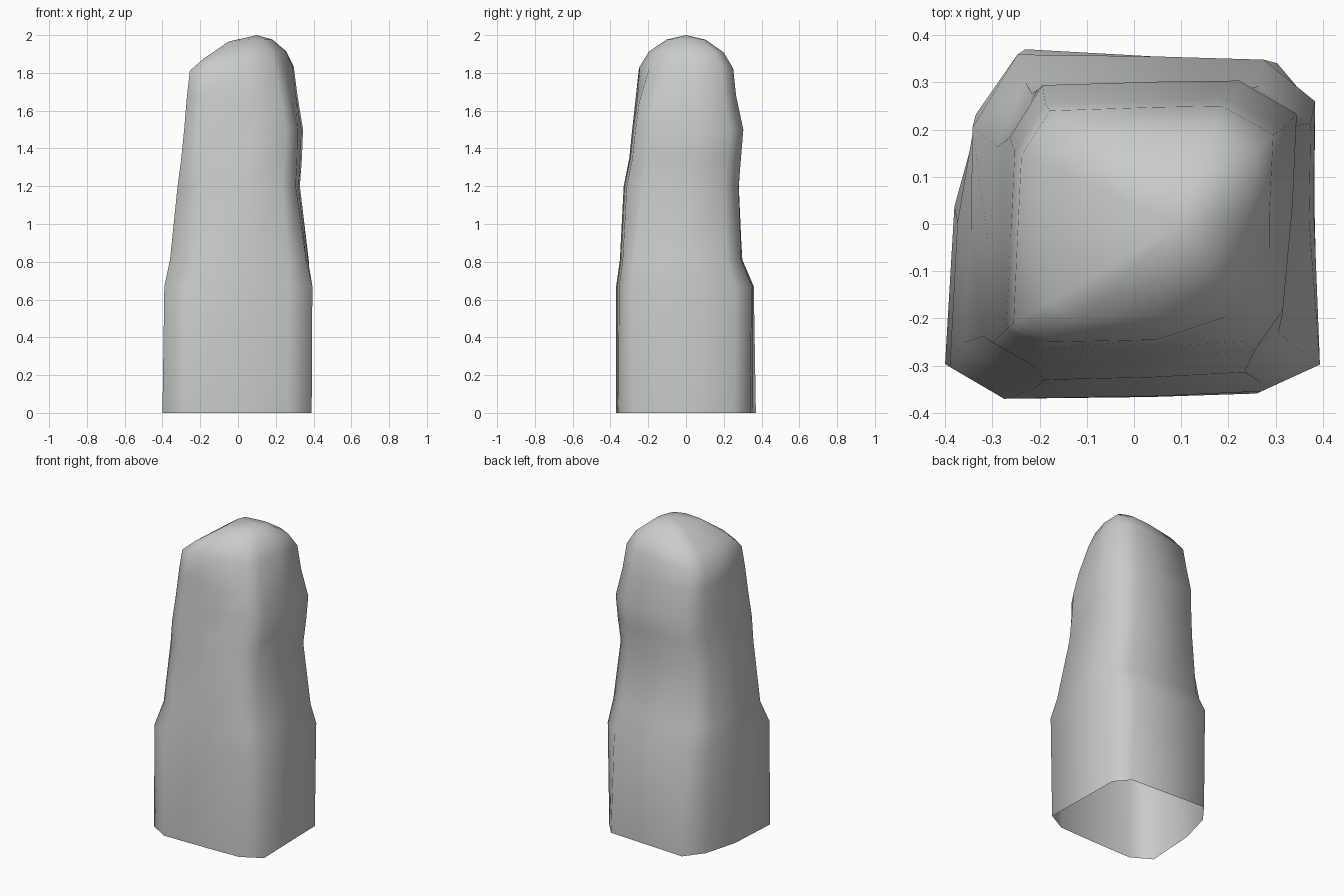
import bpy, bmesh, math
from mathutils import Vector

cube = bpy.data.objects.get("Cube")
if cube:
    bpy.data.objects.remove(cube, do_unlink=True)

# Weathered stone colour
stone = bpy.data.materials.new("pale_grey_stone")
stone.use_nodes = True
colour = (0.58, 0.6, 0.58, 1)
stone.diffuse_color = colour
bsdf = next(n for n in stone.node_tree.nodes if n.type == "BSDF_PRINCIPLED")
bsdf.inputs["Base Color"].default_value = colour
bsdf.inputs["Roughness"].default_value = 0.8

# Chamfered outlines of the foot and the crown, in units of each ring's half size
FOOT = [(-1, -.8), (-.68, -1), (.1, -.99), (.67, -.97), (1, -.78), (.98, .1),
        (.97, .68), (.78, .92), (.1, .96), (-.57, 1), (-.8, .68), (-.95, .1)]
CROWN = [(-1, -.84), (-.74, -1), (.1, -.98), (.72, -.94), (.9, -.64), (.97, .1),
         (1, .76), (.6, 1), (.1, .99), (-.72, .96), (-.94, .58), (-.97, -.1)]

# Silhouette of the shaft: height, left, right, front, back
RINGS = [(0, -.4, .39, -.37, .37),
         (.67, -.39, .39, -.37, .365),
         (.81, -.36, .38, -.35, .305),
         (1.2, -.32, .33, -.33, .285),
         (1.35, -.3, .34, -.3, .295),
         (1.5, -.285, .345, -.285, .305),
         (1.68, -.27, .315, -.265, .265),
         (1.82, -.255, .295, -.25, .25)]
PEAK = Vector((.1, 0, 2))


def ring_points(z, x0, x1, y0, y1):
    """Blend the foot outline into the crown outline and fit it to one ring."""
    t = min(z / 1.6, 1)
    for a, b in zip(FOOT, CROWN):
        u, v = Vector(a).lerp(Vector(b), t)
        yield Vector(((x0 + x1) / 2 + u * (x1 - x0) / 2,
                      (y0 + y1) / 2 + v * (y1 - y0) / 2, z))


bm = bmesh.new()
loops = [[bm.verts.new(p) for p in ring_points(*r)] for r in RINGS]
base, hip, ledge, waist = loops[:4]
collar, shoulder = loops[-2:]

# Full corners at the top of the plinth
hip[4].co += Vector((.02, -.03, 0))
ledge[4].co += Vector((0, -.02, 0))
ledge[10].co += Vector((-.03, .02, 0))

# Worn front left corner of the shaft
for loop in (ledge, waist):
    loop[0].co.y += .04
    loop[1].co.x += .04

# Uneven shoulder: chipped front right corner and a sloping crown edge
for v in shoulder:
    v.co.z += .07 * v.co.x - .04 * v.co.y
for i in (2, 3, 4):
    collar[i].co.z -= .04
for i in (3, 4):
    shoulder[i].co += Vector((-.02, .04, -.02))

# Broad rounded crown, gathered towards the peak
for reach, rise in ((.2, .48), (.58, .86)):
    loop = []
    for v in shoulder:
        p = v.co.lerp(PEAK, reach)
        p.z = v.co.z + (PEAK.z - v.co.z) * rise
        if p.x < 0:
            p.z += .15 * p.x
        loop.append(bm.verts.new(p))
    loops.append(loop)

# Skin the rings and close the peak; the hollow foot stays open
n = len(FOOT)
for low, high in zip(loops, loops[1:]):
    for i in range(n):
        j = (i + 1) % n
        bm.faces.new((low[i], low[j], high[j], high[i]))
tip = bm.verts.new(PEAK)
for i in range(n):
    bm.faces.new((loops[-1][i], loops[-1][(i + 1) % n], tip))

mesh = bpy.data.meshes.new("standing_stone")
bm.to_mesh(mesh)
bm.free()
mesh.materials.append(stone)
obj = bpy.data.objects.new("standing_stone", mesh)
bpy.context.collection.objects.link(obj)

# Soft worn edges
bpy.ops.object.select_all(action="DESELECT")
obj.select_set(True)
bpy.context.view_layer.objects.active = obj
bpy.ops.object.shade_smooth_by_angle(angle=math.radians(70))
